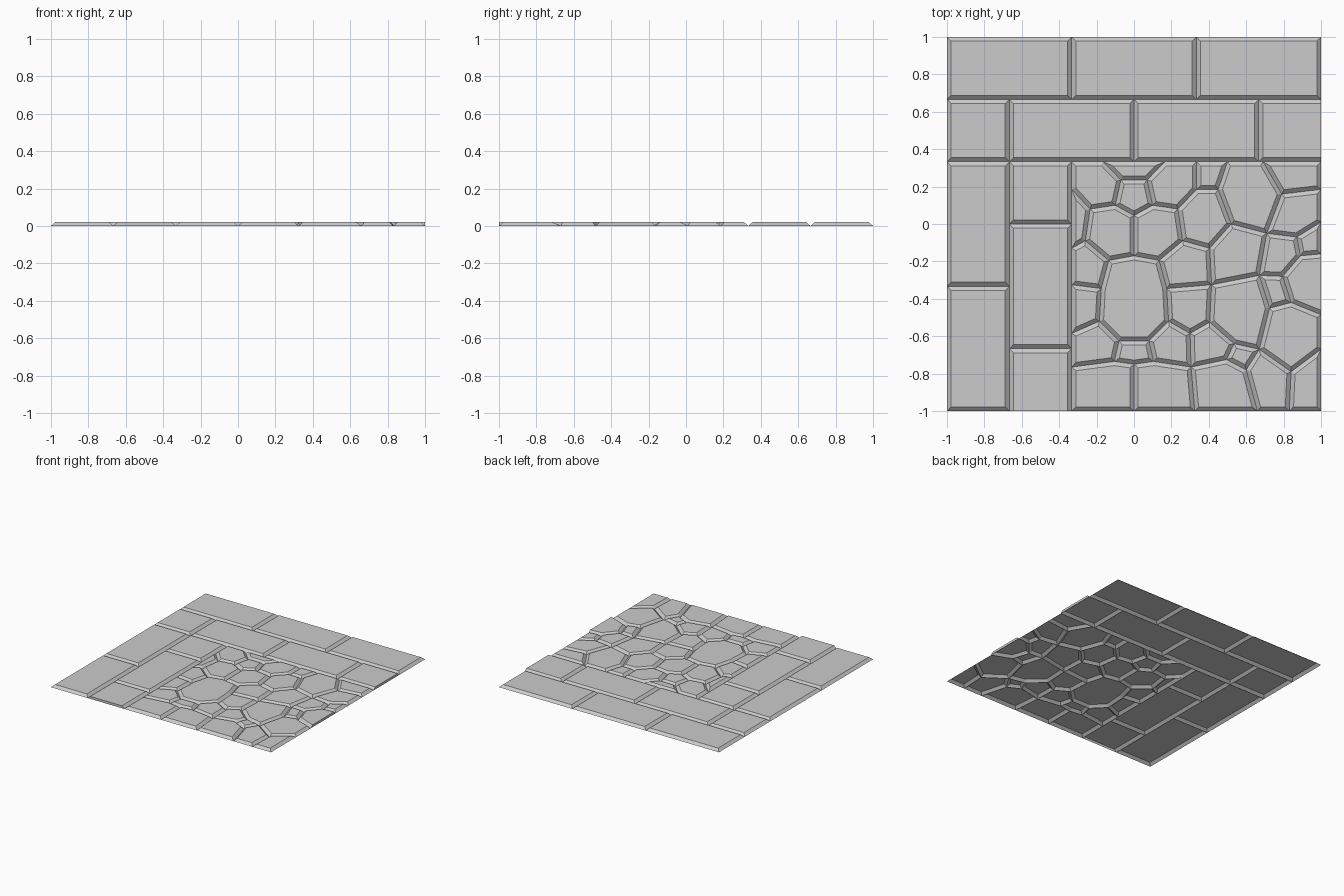
import bpy
from math import atan2
from mathutils import Vector

if "Cube" in bpy.data.objects:
    bpy.data.objects.remove(bpy.data.objects["Cube"])

H, W, T = 0.02, 0.022, 0.333   # stone height, bevel width, a third of a unit


def chamfer(poly, cut):
    """Inset an anticlockwise outline by W; sides chosen by cut(a, b) stay upright."""
    n, top = len(poly), []
    for i in range(n):
        a, b, c = poly[i - 1], poly[i], poly[(i + 1) % n]
        d1, d2 = (b - a).normalized(), (c - b).normalized()
        o1, o2 = (0 if cut(a, b) else W), (0 if cut(b, c) else W)
        n1, n2 = Vector((-d1.y, d1.x)), Vector((-d2.y, d2.x))
        det = n1.x * n2.y - n1.y * n2.x
        if abs(det) < 0.05:
            off = n1 * max(o1, o2)
        else:
            off = Vector(((o1 * n2.y - o2 * n1.y) / det, (n1.x * o2 - n2.x * o1) / det))
        top.append(b + off)
    return top


def stones(name, polys, cut):
    """One open-bottomed sheet of bevelled stones."""
    verts, faces = [], []
    for p in polys:
        k, n = len(verts), len(p)
        verts += [(v.x, v.y, 0) for v in p]
        verts += [(v.x, v.y, H) for v in chamfer(p, cut)]
        faces.append(list(range(k + n, k + 2 * n)))
        for i in range(n):
            j = (i + 1) % n
            faces.append([k + i, k + j, k + n + j, k + n + i])
    me = bpy.data.meshes.new(name)
    me.from_pydata(verts, [], faces)
    ob = bpy.data.objects.new(name, me)
    bpy.context.collection.objects.link(ob)


def rect(x0, y0, x1, y1):
    return [Vector(p) for p in ((x0, y0), (x1, y0), (x1, y1), (x0, y1))]


# --- Rectangular paving slabs: two rows at the back, two columns on the left
S = 2 / 3
rows = [rect(-1 + i * S, 2 * T, -1 + (i + 1) * S, 1) for i in range(3)]
rows += [rect(max(-1, -S * 2 + i * S), T, min(1, -S + i * S), 2 * T) for i in range(4)]
cols = [rect(-1, -1, -S, -T), rect(-1, -T, -S, T)]
cols += [rect(-S, -1, -T, -S), rect(-S, -S, -T, 0), rect(-S, 0, -T, T)]


def slab_cut(a, b):
    m = (a + b) / 2
    right_end = m.x > 0.99 and m.y < 2 * T
    front_end = m.y < -0.99 and m.x > -S
    return right_end or front_end


stones("paving_slabs", rows + cols, slab_cut)

# --- Cobbles: groove lines, first the part mirrored about x = 0
sym = [
    [(.165, T), (.07, .235), (.10, .10), (.235, .08), (.335, .185), (.335, T)],
    [(.10, .10), (0, .045), (0, -.17), (.135, -.195), (.26, -.09), (.235, .08)],
    [(.26, -.09), (.405, -.13)],
    [(.135, -.195), (.175, -.345), (.415, -.325)],
    [(.175, -.345), (.185, -.52), (.30, -.585), (.405, -.525)],
    [(.185, -.52), (.08, -.625), (.105, -.735), (0, -.75), (0, -1)],
    [(.105, -.735), (.305, -.765), (.325, -1)],
    [(.30, -.585), (.305, -.765)],
]
# then the grooves on the right only
right = [
    [(.335, .185), (.45, .185), (.50, T)],
    [(.45, .185), (.52, 0), (.405, -.13), (.415, -.325), (.405, -.525),
     (.535, -.64), (.67, -.67), (.725, -.45), (.84, -.42), (1, -.485)],
    [(.52, 0), (.71, -.05), (.79, .16), (.69, T)],
    [(.79, .16), (1, .185)],
    [(.71, -.05), (.87, -.07), (1, .01)],
    [(.71, -.05), (.67, -.275), (.415, -.325)],
    [(.87, -.07), (.89, -.17), (1, -.16)],
    [(.725, -.45), (.67, -.275), (.795, -.28), (.89, -.17)],
    [(.795, -.28), (.84, -.42)],
    [(.67, -.67), (.84, -.79), (1, -.67)],
    [(.84, -.79), (.83, -1)],
    [(.535, -.64), (.495, -.725), (.305, -.765)],
    [(.495, -.725), (.60, -.78), (.67, -.67)],
    [(.60, -.78), (.66, -1)],
]


def mirror(p):
    # the mirrored half ends at the slab border
    return (-T if p[0] >= 0.3 else -p[0], p[1])


lines = sym + right + [[mirror(p) for p in l] for l in sym]
lines += [[(.07, .235), (-.07, .235)], [(.08, -.625), (-.08, -.625)]]
near = {}


def link(a, b):
    if a != b:
        near.setdefault(a, set()).add(b)
        near.setdefault(b, set()).add(a)


for l in lines:
    for a, b in zip(l, l[1:]):
        if not (a[0] == -T and b[0] == -T):
            link(a, b)

# Border of the cobbled square, joined through every groove end
border = {p for p in near if p[0] in (-T, 1) or p[1] in (T, -1)}
border |= {(-T, -1), (1, -1), (1, T), (-T, T)}
ring = sorted(border, key=lambda p: atan2(p[1] + T, p[0] - T))
for i, p in enumerate(ring):
    link(ring[i - 1], p)

# Walk round each closed cell of the groove network
order = {p: sorted(q, key=lambda s: atan2(s[1] - p[1], s[0] - p[0])) for p, q in near.items()}
cells, seen = [], set()
for u in order:
    for v in order[u]:
        loop, e = [], (u, v)
        while e not in seen:
            seen.add(e)
            loop.append(e[0])
            nb = order[e[1]]
            e = (e[1], nb[nb.index(e[0]) - 1])
        area = sum(loop[i - 1][0] * p[1] - p[0] * loop[i - 1][1] for i, p in enumerate(loop))
        if area > 0.001:
            cells.append([Vector(p) for p in loop])


def cobble_cut(a, b):
    m = (a + b) / 2
    return m.x > 0.99 and -0.48 < m.y < -0.17


stones("cobbles", cells, cobble_cut)
